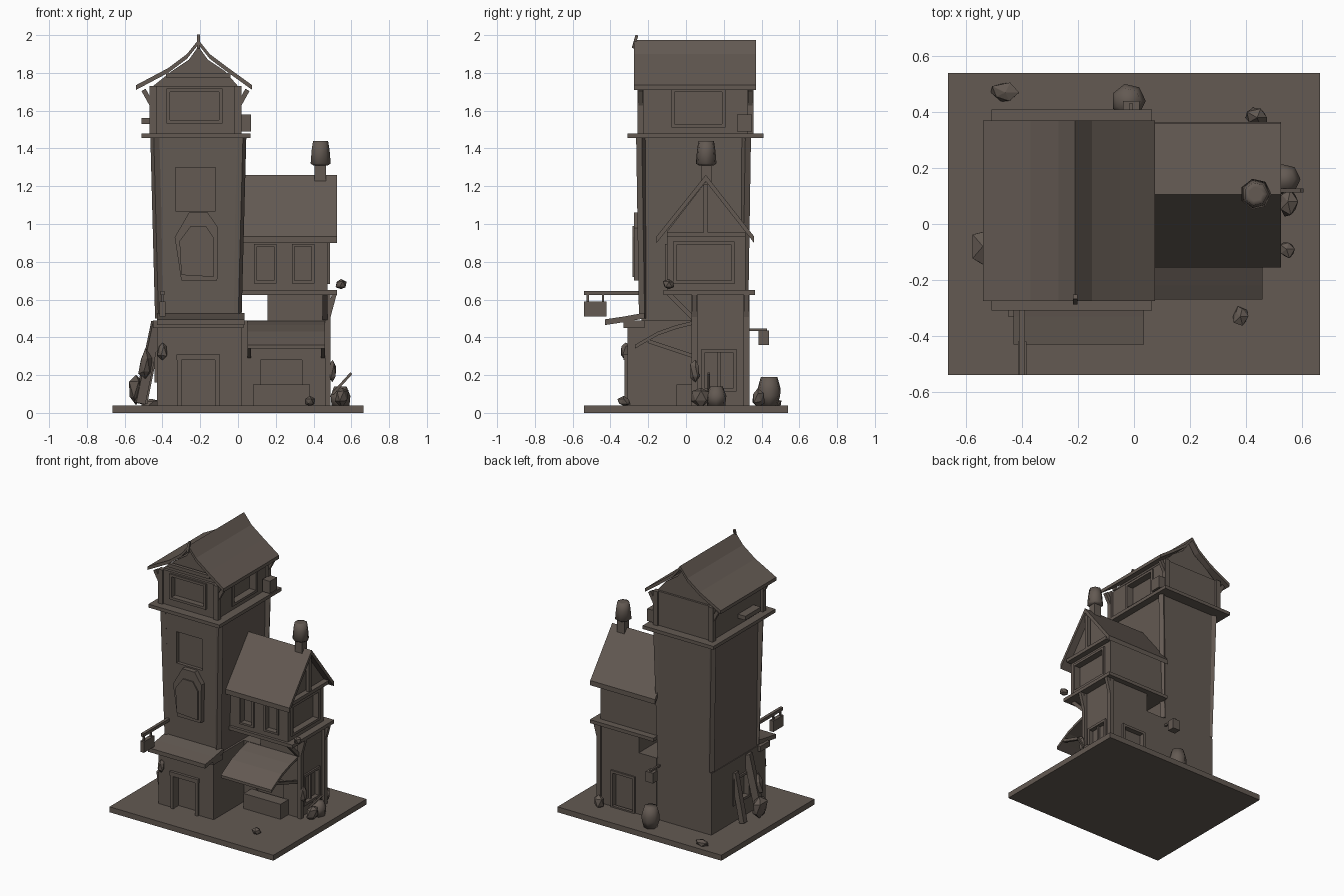
import bpy, bmesh, math, random
from mathutils import Vector, Matrix

random.seed(4)
mat = bpy.data.materials.new("weathered brown")
mat.diffuse_color = (0.125, 0.101, 0.085, 1)


def finish(name, bm, smooth=False):
    bmesh.ops.recalc_face_normals(bm, faces=bm.faces)
    me = bpy.data.meshes.new(name)
    bm.to_mesh(me)
    bm.free()
    me.materials.append(mat)
    ob = bpy.data.objects.new(name, me)
    bpy.context.collection.objects.link(ob)
    if smooth:
        for p in me.polygons:
            p.use_smooth = True
    return ob


def box(name, x0, x1, y0, y1, z0, z1, grow=0.0):
    """Box from bounds; grow pushes the top outward in x and y."""
    bm = bmesh.new()
    bmesh.ops.create_cube(bm, size=1)
    for v in bm.verts:
        g = grow if v.co.z > 0 else 0
        sx, sy = (1 if v.co.x > 0 else -1), (1 if v.co.y > 0 else -1)
        v.co = (x1 if sx > 0 else x0, y1 if sy > 0 else y0, z1 if v.co.z > 0 else z0)
        v.co.x += sx * g
        v.co.y += sy * g
    return finish(name, bm)


def prism(name, pts, axis, a, b):
    """Profile extruded along x (pts are y,z) or y (pts are x,z)."""
    bm = bmesh.new()
    f = bm.faces.new([bm.verts.new((a, p, q) if axis == 'x' else (p, a, q)) for p, q in pts])
    r = bmesh.ops.extrude_face_region(bm, geom=[f])
    d = Vector((b - a, 0, 0)) if axis == 'x' else Vector((0, b - a, 0))
    for v in r["geom"]:
        if isinstance(v, bmesh.types.BMVert):
            v.co += d
    return finish(name, bm)


def strip(name, pts, t, axis, a, b):
    """Sheet of thickness t following an open profile."""
    return prism(name, pts + [(p, q - t) for p, q in reversed(pts)], axis, a, b)


def beam(name, p, q, w):
    p, q = Vector(p), Vector(q)
    bm = bmesh.new()
    bmesh.ops.create_cube(bm, size=1)
    rot = (q - p).to_track_quat('Z', 'Y').to_matrix().to_4x4()
    bm.transform(Matrix.Translation((p + q) / 2) @ rot @ Matrix.Diagonal((w, w, (q - p).length, 1)))
    return finish(name, bm)


def lathe(name, x, y, z, prof, n=7):
    """Turned shape from (radius, height) pairs."""
    bm = bmesh.new()
    rings = [[bm.verts.new((x + r * math.cos(2 * math.pi * i / n), y + r * math.sin(2 * math.pi * i / n), z + h))
              for i in range(n)] for r, h in prof]
    for lo, hi in zip(rings, rings[1:]):
        for i in range(n):
            bm.faces.new((lo[i], lo[(i + 1) % n], hi[(i + 1) % n], hi[i]))
    bm.faces.new(rings[0])
    bm.faces.new(rings[-1])
    return finish(name, bm, True)


def bush(name, x, y, z, rx, ry, rz):
    bm = bmesh.new()
    bmesh.ops.create_icosphere(bm, subdivisions=1, radius=1)
    for v in bm.verts:
        k = random.uniform(0.7, 1.1)
        v.co = (x + v.co.x * rx * k, y + v.co.y * ry * k, z + v.co.z * rz * k)
    return finish(name, bm)


def cut(ob, *bounds):
    """Recess box-shaped openings into a wall."""
    for b in bounds:
        c = box("cutter", *b)
        c.hide_render = True
        m = ob.modifiers.new("opening", 'BOOLEAN')
        m.operation, m.object, m.solver = 'DIFFERENCE', c, 'EXACT'
        bpy.context.view_layer.objects.active = ob
        bpy.ops.object.modifier_apply(modifier=m.name)
        bpy.data.objects.remove(c)


def frame(name, axis, at, a0, a1, z0, z1, t=0.018):
    """Four-sided trim on a wall facing x or y."""
    for i, (p0, p1, q0, q1) in enumerate(((a0 - t, a1 + t, z1, z1 + t), (a0 - t, a1 + t, z0 - t, z0),
                                          (a0 - t, a0, z0, z1), (a1, a1 + t, z0, z1))):
        lo, hi = at - 0.012, at + 0.012
        if axis == 'x':
            box(name, lo, hi, p0, p1, q0, q1)
        else:
            box(name, p0, p1, lo, hi, q0, q1)


box("base_plate", -0.665, 0.665, -0.54, 0.54, 0, 0.04)

# Tower ground floor with arched-in doorway and side window
low = box("tower_ground_floor", -0.43, 0.02, -0.31, 0.32, 0.04, 0.49)
cut(low, (-0.30, -0.12, -0.35, -0.26, 0.03, 0.28), (-0.46, -0.40, -0.10, 0.06, 0.18, 0.34))
frame("tower_side_window_trim", 'x', -0.43, -0.10, 0.06, 0.18, 0.34)
for x in (-0.31, -0.11):
    box("tower_door_post", x - 0.012, x + 0.012, -0.325, -0.30, 0.04, 0.28)
box("tower_door_lintel", -0.325, -0.095, -0.33, -0.30, 0.28, 0.31)

# Tower shaft, slightly wider at the top, with corner posts
shaft = box("tower_shaft", -0.425, 0.005, -0.235, 0.32, 0.48, 1.46, 0.008)
cut(shaft, (-0.33, -0.12, -0.30, -0.215, 1.07, 1.30))
for sx in (-1, 1):
    for sy in (-1, 1):
        x, y = -0.21 + sx * 0.205, 0.04 + sy * 0.265
        beam("tower_corner_post", (x, y, 0.5), (x + sx * 0.025, y + sy * 0.015, 1.46), 0.035)
strip("front_canopy", [(-0.22, 0.53), (-0.33, 0.51), (-0.43, 0.495)], 0.03, 'x', -0.43, 0.035)
box("tower_floor_trim", -0.45, 0.03, -0.33, -0.22, 0.45, 0.49)

# Bay window on the tower front
prism("bay_window_frame", [(-0.30, 0.70), (-0.11, 0.70), (-0.105, 0.98), (-0.16, 1.06), (-0.26, 1.06), (-0.335, 0.93)],
      'y', -0.275, -0.22)
prism("bay_window_pane", [(-0.30, 0.73), (-0.13, 0.72), (-0.13, 0.93), (-0.17, 0.99), (-0.25, 0.99), (-0.31, 0.91)],
      'y', -0.283, -0.27)

# Tower gallery ledge and top room
box("tower_ledge", -0.51, 0.065, -0.31, 0.41, 1.455, 1.48)
room = box("tower_top_room", -0.45, 0.0, -0.245, 0.345, 1.48, 1.73)
cut(room, (-0.04, 0.05, -0.06, 0.19, 1.53, 1.70), (-0.36, -0.10, -0.30, -0.215, 1.55, 1.70))
frame("top_room_side_trim", 'x', 0.0, -0.06, 0.19, 1.53, 1.70)
frame("top_room_front_trim", 'y', -0.245, -0.36, -0.10, 1.55, 1.70)
for x in (-0.45, 0.0):
    for y in (-0.24, 0.34):
        box("top_room_post", x - 0.018, x + 0.018, y - 0.018, y + 0.018, 1.48, 1.73)
        s = 1 if x > -0.2 else -1
        beam("eave_brace", (x, y, 1.62), (x + s * 0.05, y, 1.71), 0.025)
box("ledge_box_right", 0.01, 0.07, 0.27, 0.35, 1.49, 1.58)
box("ledge_box_left", -0.51, -0.45, -0.14, 0.04, 1.53, 1.56)

# Tower roof with flared eaves
top = [(-0.54, 1.735), (-0.37, 1.825), (-0.27, 1.90), (-0.21, 1.975), (-0.15, 1.90), (-0.05, 1.825), (0.075, 1.735)]
strip("tower_roof", top, 0.025, 'y', -0.275, 0.37)
prism("tower_gable", [(-0.45, 1.73), (-0.35, 1.81), (-0.26, 1.87), (-0.21, 1.94), (-0.16, 1.87), (-0.07, 1.81), (0, 1.73)],
      'y', -0.225, 0.33)
beam("tower_ridge_finial", (-0.21, -0.28, 1.93), (-0.21, -0.26, 2.0), 0.015)
box("tower_collar_beam", -0.38, -0.04, -0.275, -0.25, 1.775, 1.80)

# Wing ground floor, with the open gap beside the tower
gf = box("wing_ground_floor", 0.01, 0.47, 0.04, 0.325, 0.04, 0.49)
cut(gf, (0.45, 0.50, 0.10, 0.25, 0.13, 0.32), (0.20, 0.36, 0.30, 0.36, 0.03, 0.29), (0.12, 0.34, 0.0, 0.06, 0.03, 0.28))
frame("wing_side_window_trim", 'x', 0.47, 0.10, 0.25, 0.13, 0.32)
beam("window_bar", (0.462, 0.175, 0.13), (0.462, 0.175, 0.32), 0.015)
frame("back_door_trim", 'y', 0.325, 0.20, 0.36, 0.05, 0.29)
box("wing_upper_support", 0.155, 0.47, 0.04, 0.325, 0.49, 0.63)
for y in (0.045, 0.32):
    beam("wing_corner_post", (0.475, y, 0.04), (0.475, y, 0.63), 0.03)
    beam("wing_jetty_brace", (0.475, y, 0.5), (0.51, y, 0.63), 0.025)
beam("jetty_brace_front", (0.46, 0.04, 0.5), (0.46, -0.09, 0.63), 0.025)

# Curved shop awning
strip("shop_awning", [(0.05, 0.49), (-0.05, 0.465), (-0.15, 0.43), (-0.22, 0.39), (-0.27, 0.36)], 0.02, 'x', 0.05, 0.46)
for x in (0.06, 0.45):
    beam("awning_brace", (x, 0.04, 0.30), (x, -0.20, 0.38), 0.02)
box("shop_counter", 0.08, 0.38, -0.05, 0.04, 0.04, 0.15)

# Wing upper floor with gable
up = prism("wing_upper_floor", [(-0.10, 0.64), (0.315, 0.64), (0.315, 0.96), (0.105, 1.225), (-0.10, 0.96)], 'x', 0.0, 0.475)
cut(up, (0.44, 0.52, -0.05, 0.24, 0.70, 0.89), (0.10, 0.19, -0.15, -0.07, 0.70, 0.88),
    (0.30, 0.39, -0.15, -0.07, 0.70, 0.88))
frame("wing_gable_window_trim", 'x', 0.475, -0.05, 0.24, 0.70, 0.89)
for x in (0.10, 0.30):
    frame("wing_front_window_trim", 'y', -0.10, x, x + 0.09, 0.70, 0.88, 0.014)
box("wing_floor_ledge", 0.01, 0.525, -0.12, 0.365, 0.625, 0.65)
strip("wing_roof", [(-0.155, 0.935), (0.105, 1.26), (0.36, 0.935)], 0.035, 'x', 0.0, 0.525)
box("gable_tie_beam", 0.475, 0.515, -0.10, 0.315, 0.93, 0.955)
beam("gable_king_post", (0.5, 0.105, 0.95), (0.5, 0.105, 1.21), 0.025)

# Chimney with pot
box("chimney_stack", 0.405, 0.465, 0.08, 0.135, 1.15, 1.32)
lathe("chimney_pot", 0.435, 0.107, 1.31, [(0.04, 0), (0.056, 0.01), (0.05, 0.08), (0.042, 0.13), (0.025, 0.13)])

# Hanging sign on its pole
beam("sign_pole", (-0.40, -0.22, 0.635), (-0.40, -0.54, 0.635), 0.022)
box("hanging_sign", -0.415, -0.385, -0.54, -0.42, 0.51, 0.59)
beam("sign_hanger_outer", (-0.40, -0.52, 0.58), (-0.40, -0.52, 0.635), 0.012)
beam("sign_hanger_inner", (-0.40, -0.44, 0.58), (-0.40, -0.44, 0.635), 0.012)

# Barrel, lantern and clutter round the house
barrel = [(0.045, 0), (0.06, 0.05), (0.062, 0.09), (0.045, 0.15)]
lathe("barrel_back", -0.02, 0.44, 0.04, barrel)
lathe("barrel_right", 0.54, 0.16, 0.04, [(0.05, 0), (0.055, 0.05), (0.035, 0.10)])
beam("leaning_tool", (0.50, 0.12, 0.10), (0.60, 0.12, 0.21), 0.014)
box("back_lantern", -0.04, 0.02, 0.385, 0.44, 0.36, 0.435)
beam("lantern_arm", (-0.01, 0.30, 0.44), (-0.01, 0.43, 0.44), 0.014)
beam("left_buttress_front", (-0.52, -0.12, 0.05), (-0.43, -0.10, 0.48), 0.05)
beam("left_buttress_back", (-0.50, 0.05, 0.05), (-0.43, 0.05, 0.40), 0.04)
for b in ((-0.54, -0.08, 0.12, 0.05, 0.08, 0.10), (-0.49, -0.14, 0.25, 0.04, 0.05, 0.09), (-0.46, 0.47, 0.05, 0.06, 0.04, 0.03),
          (0.55, 0.08, 0.09, 0.04, 0.06, 0.06), (0.545, -0.09, 0.68, 0.035, 0.035, 0.035), (0.44, 0.38, 0.08, 0.05, 0.04, 0.06),
          (0.38, -0.33, 0.06, 0.03, 0.04, 0.03), (-0.40, -0.32, 0.33, 0.03, 0.03, 0.06), (0.50, 0.05, 0.22, 0.03, 0.03, 0.08)):
    bush("plant", *b)
